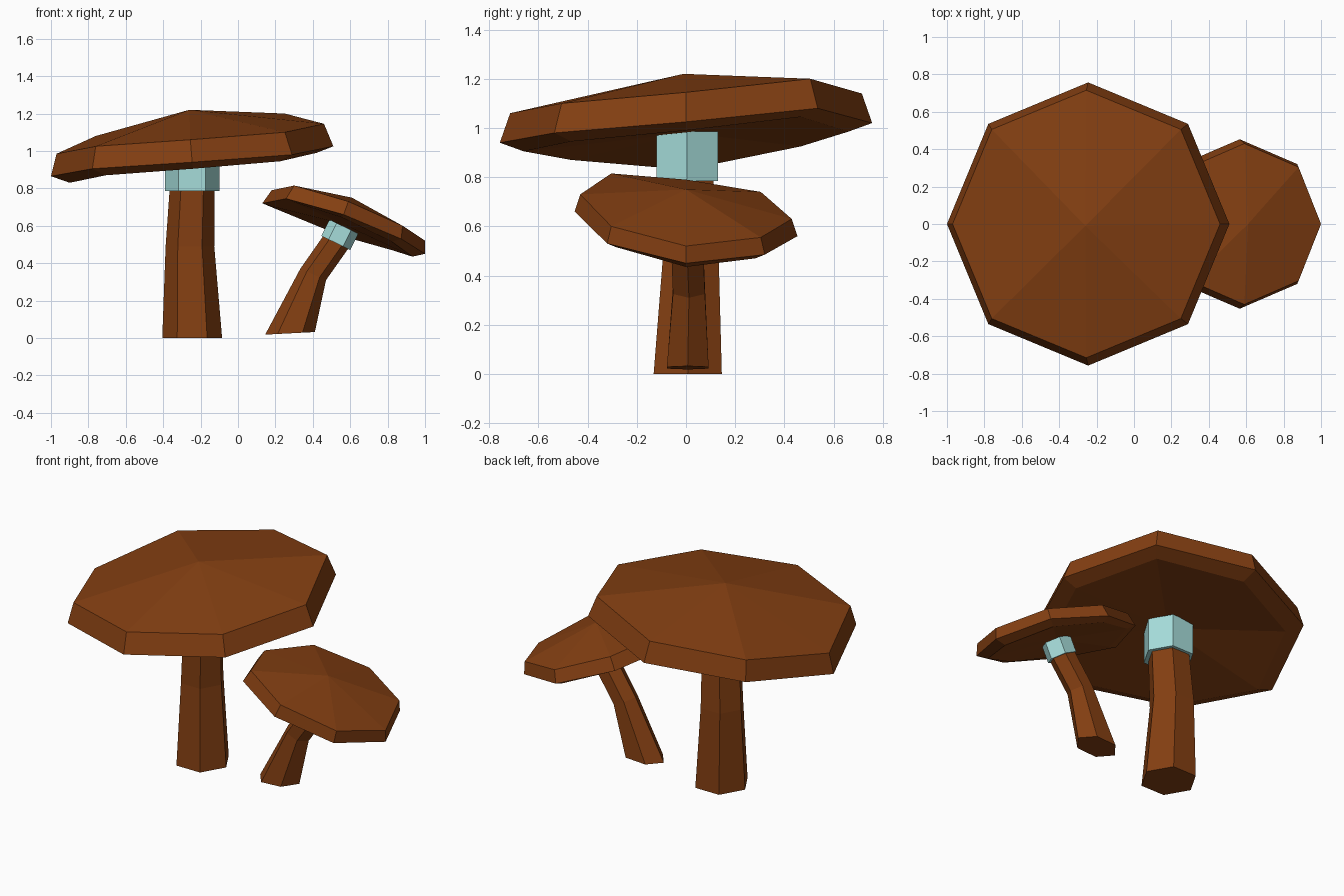
import bpy, bmesh
from math import cos, sin, radians, tau
from mathutils import Matrix, Vector

cube = bpy.data.objects.get("Cube")
if cube:
    bpy.data.objects.remove(cube, do_unlink=True)


def make_material(name, rgb):
    mat = bpy.data.materials.new(name)
    mat.use_nodes = True
    mat.diffuse_color = (*rgb, 1)
    mat.node_tree.nodes["Principled BSDF"].inputs["Base Color"].default_value = (*rgb, 1)
    return mat


brown = make_material("warm brown", (0.23, 0.05, 0.006))
aqua = make_material("pale aqua", (0.38, 0.72, 0.70))


def loft(name, rings, mat, start=None, end=None):
    """Skin a stack of point rings; close each end with a fan to a point or a flat face."""
    bm = bmesh.new()
    loops = [[bm.verts.new(p) for p in ring] for ring in rings]
    n = len(loops[0])
    for a, b in zip(loops, loops[1:]):
        for i in range(n):
            j = (i + 1) % n
            bm.faces.new((a[i], a[j], b[j], b[i]))
    for loop, tip in ((loops[0], start), (loops[-1], end)):
        if tip is None:
            bm.faces.new(loop)
        else:
            v = bm.verts.new(tip)
            for i in range(n):
                bm.faces.new((loop[i], loop[(i + 1) % n], v))
    bmesh.ops.recalc_face_normals(bm, faces=bm.faces)
    mesh = bpy.data.meshes.new(name)
    bm.to_mesh(mesh)
    bm.free()
    mesh.materials.append(mat)
    obj = bpy.data.objects.new(name, mesh)
    bpy.context.collection.objects.link(obj)
    return obj


def hexagon(center, rx, ry, tilt=0):
    """Six-sided ring leaning towards +x by tilt degrees."""
    turn = Matrix.Rotation(radians(tilt), 3, 'Y')
    return [Vector(center) + turn @ Vector((rx * cos(k * tau / 6), ry * sin(k * tau / 6), 0))
            for k in range(6)]


def cap(name, heights, layers, under, apex):
    """Eight-sided cap; each layer is (centre x, x radius, y radius, drop below the rim)."""
    rings = [[(cx + rx * cos(k * tau / 8), ry * sin(k * tau / 8), z - drop)
              for k, z in enumerate(heights)] for cx, rx, ry, drop in layers]
    return loft(name, rings, brown, under, apex)


# Large mushroom: slightly tilted, uneven cap with a hollowed underside
cap("large_cap",
    (1.145, 1.20, 1.14, 1.08, 0.985, 1.025, 1.06, 1.10),
    ((-0.24, 0.66, 0.66, 0.155), (-0.245, 0.755, 0.757, 0.12), (-0.255, 0.715, 0.715, 0)),
    (-0.245, 0, 0.98), (-0.26, -0.01, 1.22))
loft("large_stem",
     [hexagon((-0.245, 0.007, 0), 0.16, 0.16),
      hexagon((-0.257, 0.02, 0.49), 0.13, 0.13),
      hexagon((-0.245, 0.007, 0.80), 0.12, 0.12)], brown)
loft("large_collar",
     [hexagon((-0.245, 0.005, z), 0.145, 0.145) for z in (0.785, 0.985)], aqua)

# Small mushroom: strongly leaning cap and bent stem
cap("small_cap",
    (0.52, 0.555, 0.63, 0.74, 0.79, 0.815, 0.73, 0.60),
    ((0.555, 0.378, 0.40, 0.085), (0.565, 0.435, 0.453, 0.07), (0.59, 0.41, 0.43, 0)),
    (0.56, 0, 0.61), (0.61, 0, 0.75))
loft("small_stem",
     [hexagon((0.278, 0.007, 0.025), 0.133, 0.098, -3),
      hexagon((0.402, 0.012, 0.34), 0.075, 0.075, 24),
      hexagon((0.525, 0.005, 0.515), 0.075, 0.075, 26)], brown)
loft("small_collar",
     [hexagon((0.523, 0.003, 0.508), 0.086, 0.086, 26),
      hexagon((0.566, 0.003, 0.596), 0.086, 0.086, 26)], aqua)
